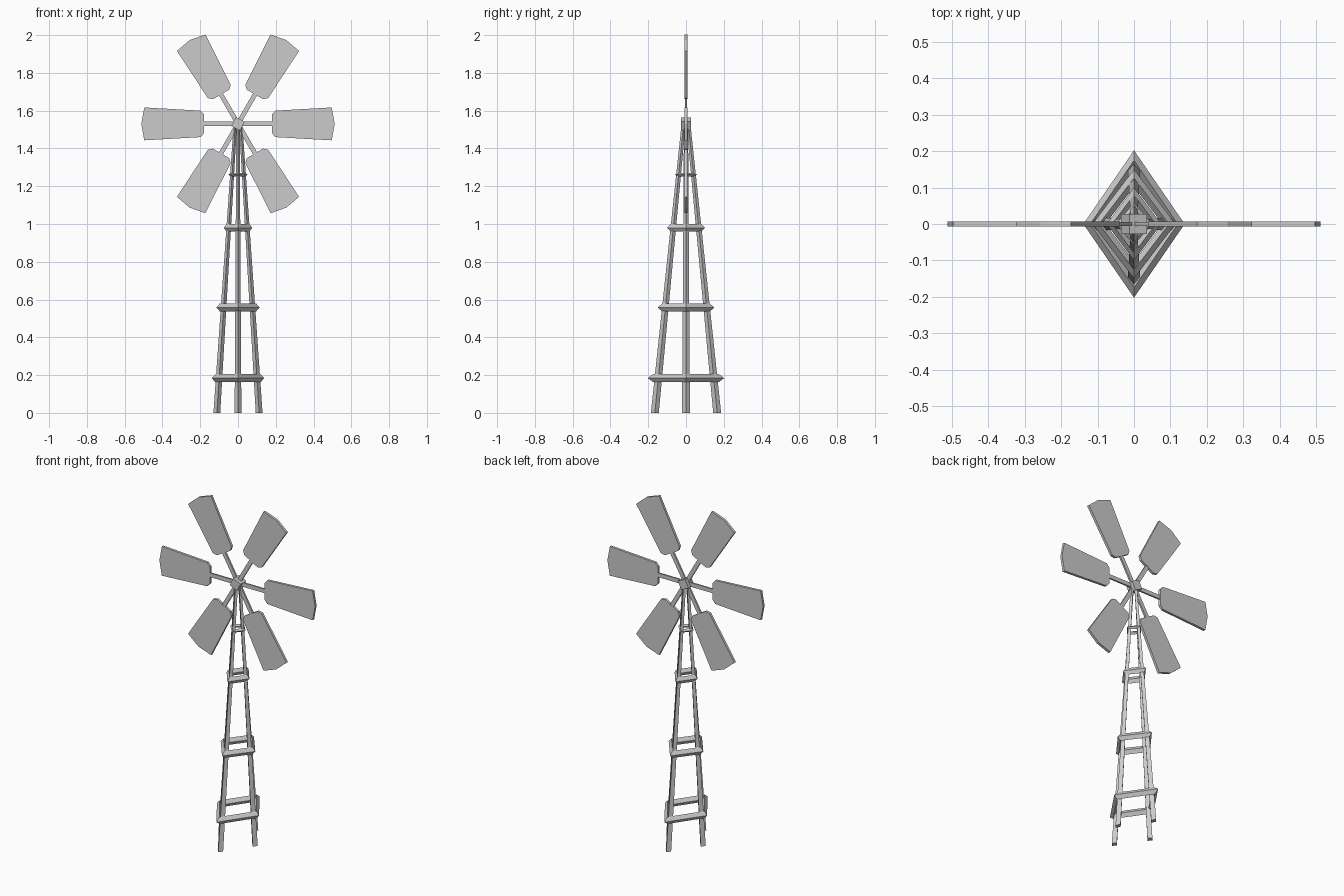
import bpy, bmesh, math
from mathutils import Matrix, Vector

if "Cube" in bpy.data.objects:
    bpy.data.objects.remove(bpy.data.objects["Cube"])

HUB_Z = 1.53
AXES = [(1, 0), (0, 1), (-1, 0), (0, -1)]


def make(name, verts, faces):
    mesh = bpy.data.meshes.new(name)
    mesh.from_pydata(verts, [], faces)
    bm = bmesh.new()
    bm.from_mesh(mesh)
    bmesh.ops.recalc_face_normals(bm, faces=bm.faces)
    bm.to_mesh(mesh)
    bm.free()
    ob = bpy.data.objects.new(name, mesh)
    bpy.context.collection.objects.link(ob)
    return ob


def plate(name, outline, half, angle):
    # flat outline in the xz plane, thickened along y, spun around the hub
    n = len(outline)
    rot = Matrix.Rotation(-angle, 3, 'Y')
    verts = [rot @ Vector((x, y, z)) + Vector((0, 0, HUB_Z))
             for y in (-half, half) for x, z in outline]
    faces = [list(range(n)), list(range(n, 2 * n))]
    faces += [[i, (i + 1) % n, n + (i + 1) % n, n + i] for i in range(n)]
    return make(name, verts, faces)


def leg(name, bottom, top, size_b, size_t):
    # tapered leg with a diamond cross-section
    verts = [(c[0] + s[0] * dx, c[1] + s[1] * dy, c[2])
             for c, s in ((bottom, size_b), (top, size_t)) for dx, dy in AXES]
    faces = [[0, 1, 2, 3], [4, 5, 6, 7]]
    faces += [[i, (i + 1) % 4, 4 + (i + 1) % 4, 4 + i] for i in range(4)]
    return make(name, verts, faces)


def brace_ring(name, z, rx, ry, width, half):
    # diamond-shaped loop of bars, each bar a diamond in section
    verts = []
    for ax, ay in AXES:
        for inset, dz in ((0, 0), (0.5, half), (1, 0), (0.5, -half)):
            f = 1 - inset * width / rx
            verts.append((ax * rx * f, ay * ry * f, z + dz))
    faces = [[a * 4 + p, a * 4 + (p + 1) % 4,
              (a + 1) % 4 * 4 + (p + 1) % 4, (a + 1) % 4 * 4 + p]
             for a in range(4) for p in range(4)]
    return make(name, verts, faces)


# Tower legs, leaning in to the hub
for i, (ax, ay) in enumerate(AXES):
    leg(f"tower_leg_{i + 1}",
        (ax * 0.112, ay * 0.165, 0), (ax * 0.015, ay * 0.014, 1.515),
        (0.018, 0.021), (0.009, 0.011))

# Cross braces around the tower
for i, (z, rx, ry, w, h) in enumerate([
        (0.184, 0.139, 0.202, 0.038, 0.021),
        (0.558, 0.114, 0.150, 0.036, 0.021),
        (0.980, 0.075, 0.100, 0.030, 0.020),
        (1.261, 0.050, 0.058, 0.024, 0.010)]):
    brace_ring(f"brace_ring_{i + 1}", z, rx, ry, w, h)

# Hub block
s = 0.0262
plate("hub", [(-s, -s), (s, -s), (s, s), (-s, s)], 0.027, math.radians(-26))

# Six spokes and blades
half_blade = [(0.18, 0.05), (0.198, 0.07), (0.496, 0.087)]
blade = ([(x, -z) for x, z in half_blade] + [(0.512, 0)] + half_blade[::-1])
spoke = [(0, -0.012), (0.19, -0.012), (0.19, 0.012), (0, 0.012)]
for i in range(6):
    a = math.radians(60 * i)
    plate(f"spoke_{i + 1}", spoke, 0.005, a)
    plate(f"blade_{i + 1}", blade, 0.0075, a)
